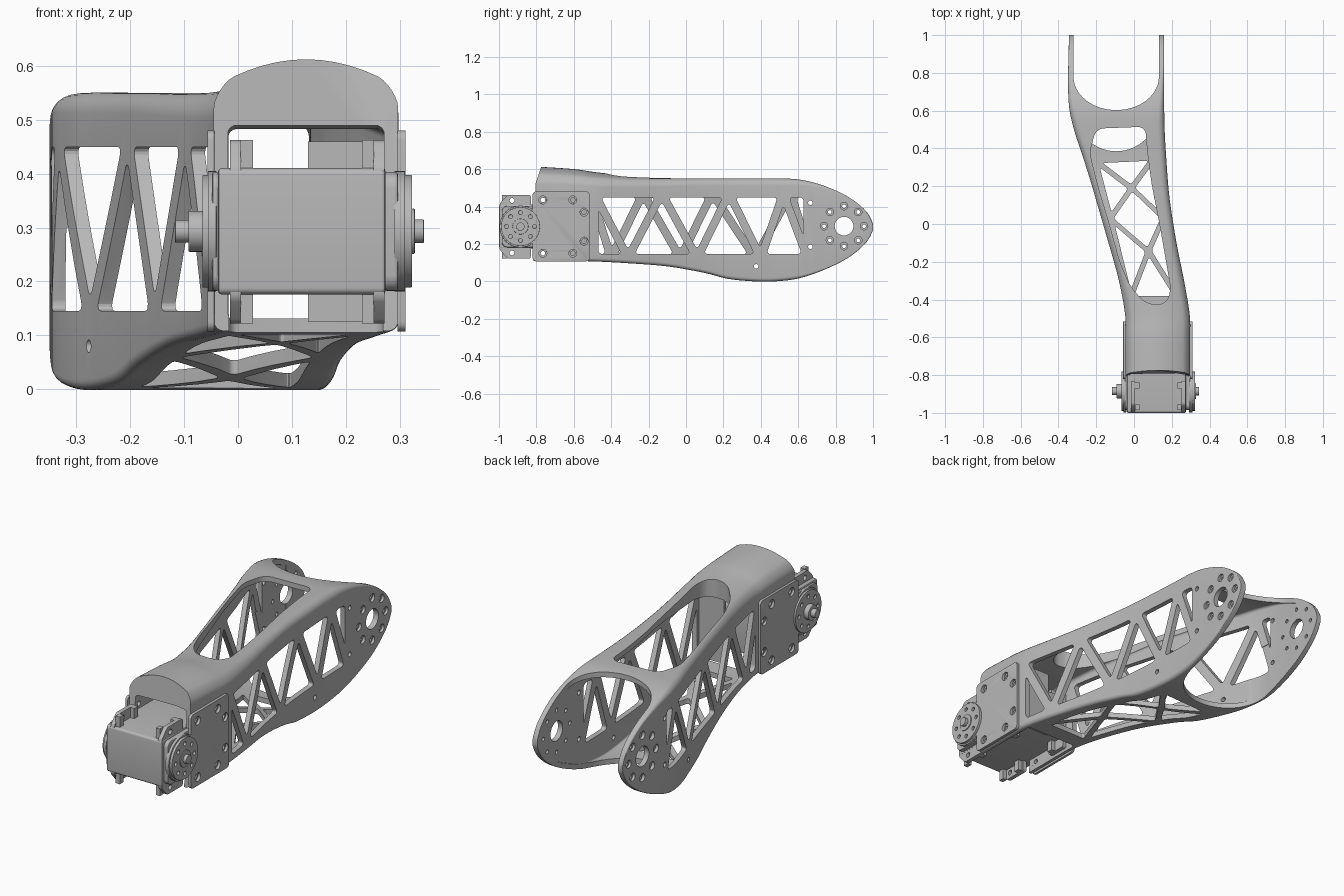
import bpy, bmesh, math
from mathutils import Vector

cube = bpy.data.objects.get("Cube")
if cube:
    bpy.data.objects.remove(cube, do_unlink=True)

GREY = (0.48, 0.48, 0.48, 1)
metal = bpy.data.materials.new("satin grey")
metal.use_nodes = True
metal.diffuse_color = GREY
metal.node_tree.nodes["Principled BSDF"].inputs["Base Color"].default_value = GREY


def finish(bm, name):
    bmesh.ops.recalc_face_normals(bm, faces=bm.faces)
    mesh = bpy.data.meshes.new(name)
    bm.to_mesh(mesh)
    bm.free()
    mesh.materials.append(metal)
    ob = bpy.data.objects.new(name, mesh)
    bpy.context.collection.objects.link(ob)
    return ob


def activate(ob):
    bpy.ops.object.select_all(action='DESELECT')
    ob.select_set(True)
    bpy.context.view_layer.objects.active = ob


def prisms(name, polys, axis, lo, hi, rounding=0):
    """Extrude flat outlines along an axis, optionally rounding their corners."""
    bm = bmesh.new()
    for poly in polys:
        part = bmesh.new()
        place = (lambda p: (lo, p[0], p[1])) if axis == 'x' else (lambda p: (p[0], p[1], lo))
        part.faces.new([part.verts.new(place(p)) for p in poly])
        if rounding:
            bmesh.ops.bevel(part, geom=part.verts[:], offset=rounding, segments=5,
                            profile=0.5, affect='VERTICES', clamp_overlap=True)
        grown = bmesh.ops.extrude_face_region(part, geom=part.faces[:])
        step = Vector((hi - lo, 0, 0) if axis == 'x' else (0, 0, hi - lo))
        moved = [v for v in grown['geom'] if isinstance(v, bmesh.types.BMVert)]
        bmesh.ops.translate(part, verts=moved, vec=step)
        temp = bpy.data.meshes.new("temp")
        part.to_mesh(temp)
        part.free()
        bm.from_mesh(temp)
        bpy.data.meshes.remove(temp)
    return finish(bm, name)


def carve(target, cutter):
    cutter.hide_render = True
    mod = target.modifiers.new("cut", 'BOOLEAN')
    mod.operation, mod.solver, mod.object = 'DIFFERENCE', 'MANIFOLD', cutter
    activate(target)
    bpy.ops.object.modifier_apply(modifier=mod.name)
    bpy.data.objects.remove(cutter, do_unlink=True)


def cut(target, polys, axis, lo, hi, rounding=0):
    carve(target, prisms("cutter", polys, axis, lo, hi, rounding))


def soften(ob, width=0):
    activate(ob)
    if width:
        mod = ob.modifiers.new("edge", 'BEVEL')
        mod.width, mod.segments, mod.limit_method = width, 2, 'ANGLE'
        bpy.ops.object.modifier_apply(modifier=mod.name)
    bpy.ops.object.shade_smooth_by_angle(angle=math.radians(21))


def circle(y, z, r, n=32):
    return [(y + r * math.cos(k * math.tau / n), z + r * math.sin(k * math.tau / n)) for k in range(n)]


def ring(y, z, radius, r, count=8):
    return [circle(*c, r, 20) for c in circle(y, z, radius, count)]


def rect(a, b, c, d):
    return [(a, c), (b, c), (b, d), (a, d)]


def shrink(poly, w):
    """Inset a convex outline by about w."""
    pts = [Vector(p) for p in poly]
    if len(pts) == 3:
        sides = [(pts[(i + 1) % 3] - pts[(i + 2) % 3]).length for i in range(3)]
        c = sum((p * s for p, s in zip(pts, sides)), Vector((0, 0))) / sum(sides)
    else:
        c = sum(pts, Vector((0, 0))) / len(pts)
    a, e = pts[0], (pts[1] - pts[0]).normalized()
    r = abs(e.x * (c - a).y - e.y * (c - a).x)
    return [c + (p - c) * (1 - w / r) for p in pts]


# Stations along the arm: y, left x, right x, bottom z, top z, roof crown
STATIONS = [
    (-.815, -.045, .297, .108, .612, .052), (-.6, -.045, .297, .108, .6, .048),
    (-.48, -.047, .295, .106, .583, .04), (-.3, -.08, .265, .096, .566, .025),
    (-.1, -.135, .225, .08, .555, .01), (.1, -.193, .193, .045, .55, 0),
    (.22, -.228, .18, .014, .55, 0), (.36, -.272, .17, 0, .55, 0),
    (.48, -.312, .163, 0, .55, 0), (.6, -.341, .16, .015, .545, 0),
    (.72, -.349, .16, .054, .517, 0), (.84, -.348, .16, .11, .467, 0),
    (.92, -.346, .16, .165, .415, 0), (.97, -.345, .16, .216, .366, 0),
    (.995, -.345, .16, .262, .32, 0), (1, -.345, .16, .28, .3, 0)]


def smooth_rows(rows, steps=4):
    out = []
    for i in range(len(rows) - 1):
        p0, p1, p2, p3 = (Vector(rows[min(max(i + k, 0), len(rows) - 1)]) for k in (-1, 0, 1, 2))
        for s in range(steps):
            t = s / steps
            out.append(p1 + (p2 - p0) * (t / 2) + (2 * p0 - 5 * p1 + 4 * p2 - p3) * (t * t / 2)
                       + (3 * p1 - p0 - 3 * p2 + p3) * (t ** 3 / 2))
    return out + [Vector(rows[-1])]


def loft(name, rows, radius, slant):
    bm = bmesh.new()
    loops = []
    for n, (y, xl, xr, zb, zt, crown) in enumerate(rows):
        top = zt - crown
        # Corners tighten towards the fork tips
        r = radius * min(1, max(.2, 1 - (y - .55) * 2.8))
        r = min(r, (top - zb) * .35)
        b = r * .5
        mid, half, pts = (xl + xr) / 2, (xr - xl) / 2, []
        corners = [(xr - r, top - r, r), (xl + r, top - r, r), (xl + b, zb + b, b), (xr - b, zb + b, b)]
        for quarter, (cx, cz, rad) in enumerate(corners):
            for k in range(7):
                a = (quarter + k / 6) * math.pi / 2
                pts.append((cx + rad * math.cos(a), cz + rad * math.sin(a)))
            if quarter == 0:
                pts += [(cx + (xl + r - cx) * k / 10, top) for k in range(1, 10)]
        loop = []
        for x, z in pts:
            if z > top - r:
                z += crown * (1 - ((x - mid) / half) ** 2) * min(1, (z - top + r) / r)
            lean = .33 * max(0, z - .49) * max(0, 1 - n / 4) if slant else 0
            loop.append(bm.verts.new((x, y + lean, z)))
        loops.append(loop)
    for a, b in zip(loops, loops[1:]):
        for i in range(len(a)):
            j = (i + 1) % len(a)
            bm.faces.new((a[i], a[j], b[j], b[i]))
    bm.faces.new(loops[0])
    bm.faces.new(loops[-1])
    return finish(bm, name)


# Hollow arm shell
arm = loft("arm_shell", smooth_rows(STATIONS), .038, True)
T = .026
inner = [(y, xl + T, xr - T, zb + T, zt - crown * 1.85 - T, 0) for y, xl, xr, zb, zt, crown in STATIONS[:12]]
inner = [(-.95, *inner[0][1:])] + inner
carve(arm, loft("cutter", smooth_rows(inner), .016, False))


# Fork openings above and below
def fork(y, depth):
    arc = [math.pi * (1 + k / 28) for k in range(29)]
    return [(-.094 + .226 * math.cos(a), y + depth * math.sin(a)) for a in arc] + [(.132, 1.2), (-.32, 1.2)]


cut(arm, [fork(.78, .177)], 'z', .29, 1)
cut(arm, [fork(.62, .235)], 'z', -1, .3)

# Roof slot and open floor under the motor
slot = [(-.2, .505), (.06, .515), (.07, .38), (.095, .2), (.135, 0), (.17, -.2), (.197, -.36), (.16, -.43),
        (.06, -.42), (-.02, -.33), (-.075, -.2), (-.13, 0), (-.19, .2), (-.235, .38)]
cut(arm, [slot], 'z', .35, 1, .04)
cut(arm, [rect(-.017, .269, -1, -.47)], 'z', -.2, .2, .02)

# Crossed braces in the floor
A, B = [(-.205, .335), (-.125, .03), (-.02, -.395)], [(.105, .35), (.155, .03), (.235, -.395)]
C, D = (-.013, .19), (.077, -.143)
floor = [(A[0], B[0], C), (A[0], C, A[1]), (B[0], C, B[1]), (A[1], C, B[1], D),
         (A[1], D, A[2]), (B[1], D, B[2]), (A[2], B[2], D)]
cut(arm, [shrink(p, .014) for p in floor], 'z', -.2, .3, .014)


# Zigzag side windows, staggered between the two walls
def zigzag(low_ys, high_ys, lo, hi):
    low, high = [(y, .124) for y in low_ys], [(y, .471) for y in high_ys]
    windows = [(low[i], low[i + 1], high[i]) for i in range(4)]
    windows += [(high[i], high[i + 1], low[i + 1]) for i in range(4)]
    cut(arm, [shrink(p, .0215) for p in windows], 'x', lo, hi, .022)


zigzag((-.49, -.31, .06, .4, .65), (-.49, -.13, .23, .52, .65), .05, 1)
zigzag((-.51, -.4, -.03, .37, .67), (-.51, -.23, .14, .56, .67), -1, .05)

# Pivot and screw holes, wider on the outside
HUB = (.845, .295)
screws = [(y, z) for y, z in [(-.765, .435), (-.605, .435), (-.545, .37)]]
screws += [(y, .585 - z) for y, z in screws]
cut(arm, [circle(*HUB, .05)] + ring(*HUB, .107, .01)
    + [circle(y, z, .012, 20) for y, z in screws + [(.665, .42), (.665, .185), (.375, .08)]], 'x', -1, 1)
cut(arm, ring(*HUB, .107, .02), 'x', .147, 1)
cut(arm, ring(*HUB, .107, .02), 'x', -1, -.333)
soften(arm)

# Upright panel behind the motor
soften(prisms("inner_bulkhead", [rect(.13, .272, -.505, -.49)], 'z', .125, .46))

# Motor mounting plates
for side, lo, hi in (("left", .296, .311), ("right", -.057, -.044)):
    plate = prisms(side + "_mount_plate", [rect(-.82, -.515, .107, .48)], 'x', lo, hi, .018)
    cut(plate, [circle(y, z, .021, 20) for y, z in screws], 'x', -1, 1)
    soften(plate, .003)

# Motor case with side covers
case = prisms("motor_case", [rect(-1, -.54, .176, .41)], 'x', -.037, .274, .012)
soften(case, .006)
cover = prisms("motor_cover", [rect(-.985, -.56, .182, .403)], 'x', .272, .297, .03)
soften(cover, .005)
cover = prisms("motor_rear_cover", [rect(-.985, -.56, .182, .403)], 'x', -.048, -.036, .03)
soften(cover, .004)

# Mounting ears at both ends of the motor
for lo, hi, rib_lo, rib_hi in ((-.015, .006, .005, .028), (.251, .272, .23, .252)):
    front = [(-.997, .17), (-.955, .122), (-.83, .122), (-.83, .462), (-.955, .462), (-.997, .415)]
    ears = prisms("motor_ears", [front, rect(-.64, -.53, .122, .462)], 'x', lo, hi, .01)
    cut(ears, [circle(-.93, z, .013, 20) for z in (.152, .432)], 'x', -1, 1)
    soften(ears)
    ribs = [rect(y, y + .03, z, z + .065) for y in (-.985, -.87, -.62) for z in (.122, .397)]
    soften(prisms("ear_ribs", ribs, 'x', rib_lo, rib_hi))

# Output horns: stacked discs with a screw circle
AXLE = (-.885, .293)
for side, discs in (("left", [(.29, .31, .112), (.309, .323, .104), (.322, .328, .042), (.327, .345, .022)]),
                    ("right", [(-.056, -.04, .112), (-.066, -.055, .104), (-.092, -.065, .038), (-.117, -.091, .021)])):
    for i, (lo, hi, r) in enumerate(discs):
        disc = prisms(f"{side}_horn_{i}", [circle(*AXLE, r, 40)], 'x', lo, hi)
        if i == 1:
            cut(disc, ring(*AXLE, .075, .01), 'x', -1, 1)
        soften(disc, .002)
